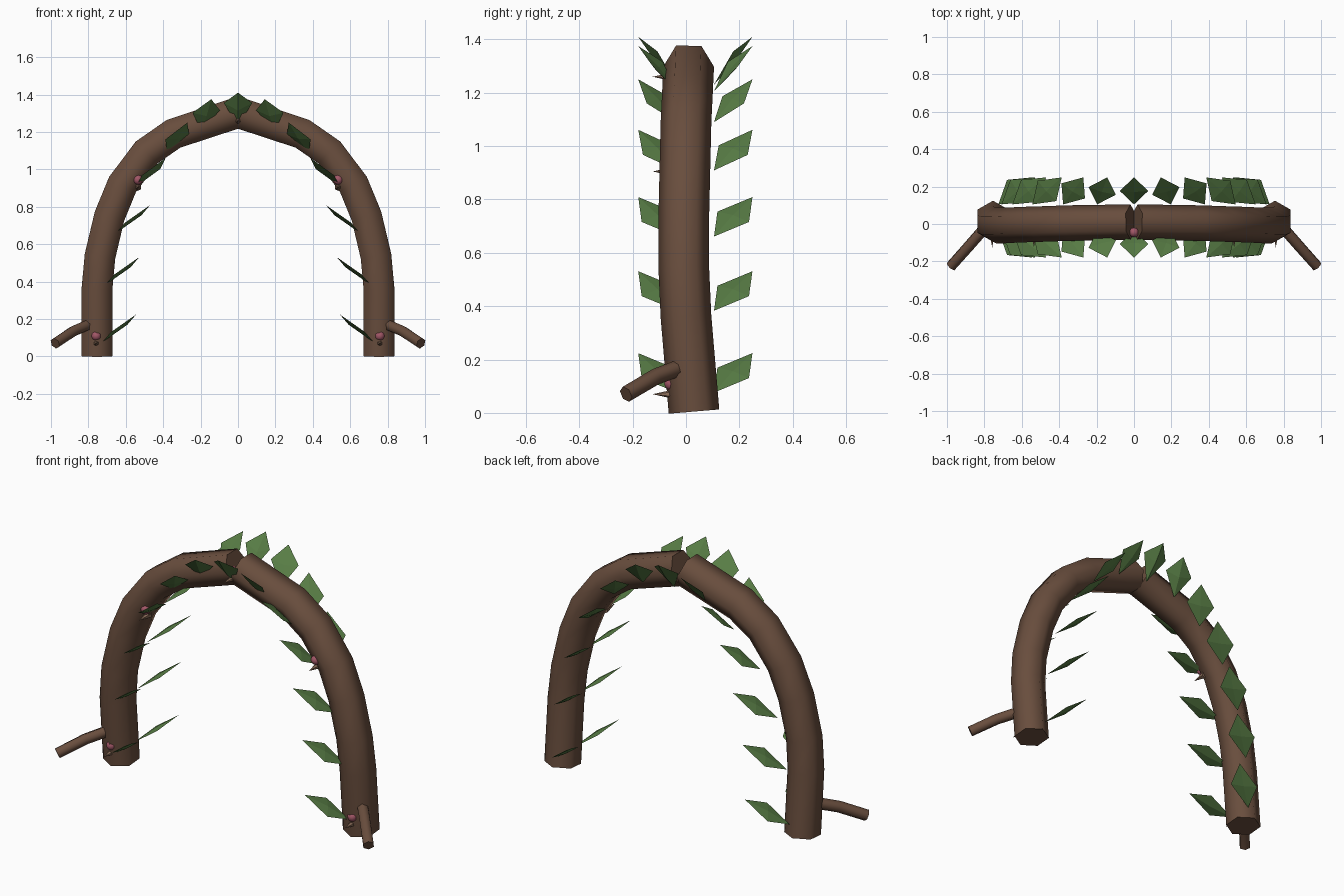
import bpy, bmesh, math
from mathutils import Vector, Matrix

if "Cube" in bpy.data.objects:
    bpy.data.objects.remove(bpy.data.objects["Cube"])


def mat(name, col):
    m = bpy.data.materials.new(name)
    m.diffuse_color = (*col, 1)
    m.use_nodes = True
    m.node_tree.nodes["Principled BSDF"].inputs["Base Color"].default_value = m.diffuse_color
    return m


BARK = mat("brown bark", (0.14, 0.075, 0.047))
LEAF = mat("leaf green", (0.098, 0.205, 0.06))
BERRY = mat("berry pink", (0.36, 0.095, 0.135))
THORN = mat("pale thorn", (0.27, 0.16, 0.105))


def finish(name, bm, material, angle=None):
    bmesh.ops.recalc_face_normals(bm, faces=bm.faces[:])
    me = bpy.data.meshes.new(name)
    bm.to_mesh(me)
    bm.free()
    me.materials.append(material)
    ob = bpy.data.objects.new(name, me)
    bpy.context.collection.objects.link(ob)
    if angle:
        bpy.ops.object.select_all(action='DESELECT')
        ob.select_set(True)
        bpy.context.view_layer.objects.active = ob
        bpy.ops.object.shade_smooth_by_angle(angle=math.radians(angle))
    return ob


def tube(name, path, radius, sides, material):
    """Sweep a polygon along a path, with flat end caps."""
    pts = [Vector(p) for p in path]
    bm = bmesh.new()
    rings = []
    for i, p in enumerate(pts):
        before = (p - pts[i - 1]).normalized() if i else Vector()
        after = (pts[i + 1] - p).normalized() if i < len(pts) - 1 else Vector()
        t = (before + after).normalized()
        u = (Vector((0, 1, 0)) - t * t.y).normalized()
        v = t.cross(u)
        rings.append([bm.verts.new(p + radius * (math.cos(a) * u + math.sin(a) * v))
                      for a in (2 * math.pi * k / sides for k in range(sides))])
    for a, b in zip(rings, rings[1:]):
        for k in range(sides):
            n = (k + 1) % sides
            bm.faces.new((a[k], a[n], b[n], b[k]))
    bm.faces.new(rings[0])
    bm.faces.new(rings[-1])
    return finish(name, bm, material, 65)


def add_leaf(bm, center, t, sx, front):
    """Thin diamond leaf; t turns it from facing outward (0) to inward (1)."""
    c = Vector(center)
    length = Vector((0, 0.0725, 0.09)).lerp(Vector((0.09, 0.072, 0.074)), t)
    side = Vector((0.075, 0, 0)).lerp(Vector((0.045, -0.061, 0.02)), t)
    side *= 0.076 / side.length
    lift = Vector((0, 0, 0.035 * max(0, 1 - 1.5 * t)))
    normal = side.cross(length).normalized() * 0.008
    pts = [c - length, c + side + lift, c + length, c - side + lift,
           c + normal, c - normal]
    vs = []
    for p in pts:
        y = 0.07 - p.y if front else p.y
        vs.append(bm.verts.new((p.x * sx, y, p.z)))
    for mid in vs[4:]:
        for k in range(4):
            bm.faces.new((vs[k], vs[(k + 1) % 4], mid))


# Arch halves and side branches
ARCH = [(0.754, 0.03, 0.005), (0.754, 0.0, 0.36), (0.738, -0.008, 0.535),
        (0.687, -0.008, 0.75), (0.617, -0.004, 0.92), (0.489, 0.0, 1.09),
        (0.345, 0.005, 1.19), (0.018, 0.01, 1.298)]
BRANCH = [(0.775, 0.005, 0.18), (0.88, -0.115, 0.135), (0.978, -0.225, 0.07)]
for label, sx in (("left", -1), ("right", 1)):
    tube(label + "_arch", [(x * sx, y, z) for x, y, z in ARCH], 0.095, 6, BARK)
    tube(label + "_branch", [(x * sx, y, z) for x, y, z in BRANCH], 0.031, 6, BARK)

# Leaves: two rows along the arch
LEAVES = [(0, 1.32, 0), (0.17, 1.29, 0.3), (0.325, 1.17, 0.6), (0.465, 0.985, 0.87),
          (0.56, 0.735, 1), (0.618, 0.457, 1), (0.635, 0.15, 1)]
for row, front in (("front_leaves", True), ("back_leaves", False)):
    bm = bmesh.new()
    for x, z, t in LEAVES:
        for sx in ((1,) if x == 0 else (-1, 1)):
            # shape is laid out for the left leg, then mirrored
            add_leaf(bm, (-x, 0.177, z), t, -sx, front)
    finish(row, bm, LEAF)

# Berries and thorns
for name, x, y, z in (("lower", 0.758, -0.055, 0.11), ("upper", 0.535, -0.065, 0.945),
                      ("top", 0, -0.045, 1.30)):
    for sx in ((1,) if x == 0 else (-1, 1)):
        bm = bmesh.new()
        bmesh.ops.create_uvsphere(bm, u_segments=12, v_segments=8, radius=0.026,
                                  matrix=Matrix.Translation((x * sx, y, z)))
        finish(name + "_berry", bm, BERRY, 60)
        bm = bmesh.new()
        m = Matrix.Translation((x * sx, -0.08, z - 0.04)) @ Matrix.Rotation(math.pi / 2, 4, 'X')
        bmesh.ops.create_cone(bm, cap_ends=True, segments=6, radius1=0.02,
                              radius2=0, depth=0.09, matrix=m)
        finish(name + "_thorn", bm, THORN)
